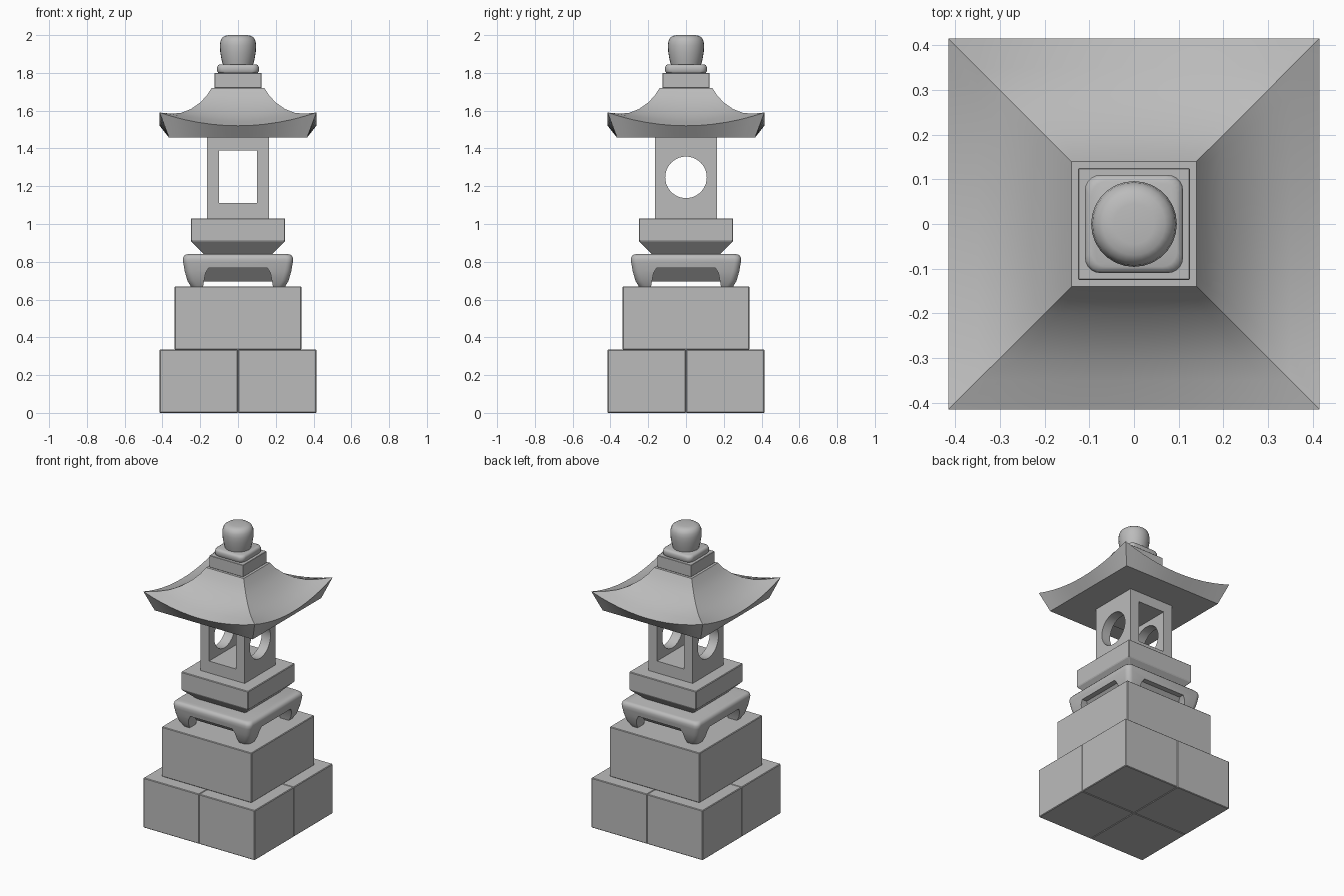
import bpy, bmesh
from math import sin, cos, pi, radians

cube = bpy.data.objects.get("Cube")
if cube:
    bpy.data.objects.remove(cube, do_unlink=True)

stone = bpy.data.materials.new("grey stone")
stone.use_nodes = True
GREY = (0.5, 0.5, 0.5, 1)
stone.diffuse_color = GREY
stone.node_tree.nodes["Principled BSDF"].inputs["Base Color"].default_value = GREY


def make_object(name, bm):
    bmesh.ops.recalc_face_normals(bm, faces=bm.faces)
    mesh = bpy.data.meshes.new(name)
    bm.to_mesh(mesh)
    bm.free()
    mesh.materials.append(stone)
    obj = bpy.data.objects.new(name, mesh)
    bpy.context.collection.objects.link(obj)
    return obj


def activate(obj):
    bpy.ops.object.select_all(action="DESELECT")
    obj.select_set(True)
    bpy.context.view_layer.objects.active = obj


def smooth(obj, angle=35):
    activate(obj)
    bpy.ops.object.shade_smooth_by_angle(angle=radians(angle))


def bevel(obj, width, segments=1):
    mod = obj.modifiers.new("Bevel", "BEVEL")
    mod.width, mod.segments = width, segments


def square(half, radius=0, steps=5):
    """Outline of a square, with rounded corners if a radius is given."""
    corners = ((1, 1), (-1, 1), (-1, -1), (1, -1))
    if not radius:
        return [(half * x, half * y) for x, y in corners]
    inner = half - radius
    return [(x * inner + radius * cos((q + i / steps) * pi / 2),
             y * inner + radius * sin((q + i / steps) * pi / 2))
            for q, (x, y) in enumerate(corners) for i in range(steps + 1)]


def circle(radius, sides=28):
    return [(radius * cos(2 * pi * i / sides), radius * sin(2 * pi * i / sides))
            for i in range(sides)]


def loft(name, sections):
    """Closed solid through a stack of (outline, height) sections."""
    bm = bmesh.new()
    rings = [[bm.verts.new((x, y, z)) for x, y in outline] for outline, z in sections]
    for a, b in zip(rings, rings[1:]):
        for i in range(len(a)):
            j = (i + 1) % len(a)
            bm.faces.new((a[i], a[j], b[j], b[i]))
    bm.faces.new(rings[0])
    bm.faces.new(rings[-1])
    return make_object(name, bm)


def box(name, half, bottom, top):
    return loft(name, [(square(half), bottom), (square(half), top)])


def cut(obj, cutter):
    mod = obj.modifiers.new("Cut", "BOOLEAN")
    mod.operation, mod.solver, mod.object = "DIFFERENCE", "EXACT", cutter
    activate(obj)
    bpy.ops.object.modifier_apply(modifier=mod.name)
    bpy.data.objects.remove(cutter, do_unlink=True)


# Four foundation blocks and the plinth
for side, sx in (("left", 1), ("right", -1)):
    for end, sy in (("front", -1), ("back", 1)):
        block = box(f"foundation_{end}_{side}", 0.2075, 0, 0.335)
        block.location = (sx * 0.2075, sy * 0.2075, 0)
        bevel(block, 0.004)
plinth = box("plinth", 0.335, 0.335, 0.67)
bevel(plinth, 0.004)

# Footed table: rounded slab with tapering corner legs
table_profile = [(0.25, 0.67), (0.268, 0.7), (0.282, 0.75), (0.29, 0.795), (0.292, 0.815),
                 (0.288, 0.828), (0.28, 0.837), (0.268, 0.84)]
table = loft("footed_table", [(square(h, 0.035), z) for h, z in table_profile])
for axis in (0, 1):
    # Slot profile with slanted shoulders, swept across the table
    bm = bmesh.new()
    profile = [(-0.185, 0.6), (0.185, 0.6), (0.185, 0.67), (0.172, 0.74), (0.155, 0.768),
               (-0.155, 0.768), (-0.172, 0.74), (-0.185, 0.67)]
    rings = [[bm.verts.new((u, v, z) if axis else (v, u, z)) for u, z in profile]
             for v in (-0.5, 0.5)]
    for i in range(len(profile)):
        j = i - 1
        bm.faces.new((rings[0][i], rings[0][j], rings[1][j], rings[1][i]))
    for ring in rings:
        bm.faces.new(ring)
    cut(table, make_object("slot_cutter", bm))
smooth(table)
loft("table_underside", [(square(0.18), 0.695), (square(0.25), 0.768), (square(0.25), 0.78)])

# Lamp base: block on a sloping foot
lamp_base = loft("lamp_base", [(square(0.18), 0.84), (square(0.25), 0.91), (square(0.25), 1.03)])
bevel(lamp_base, 0.004)

# Lamp chamber with square windows front to back and round ones side to side
chamber = box("lamp_chamber", 0.165, 1.03, 1.457)
window = box("window_cutter", 0.1, 1.11, 1.39)
window.scale.y = 4
cut(chamber, window)
porthole = loft("porthole_cutter", [(circle(0.11, 40), -0.4), (circle(0.11, 40), 0.4)])
porthole.rotation_euler.y = pi / 2
porthole.location.z = 1.247
cut(chamber, porthole)
smooth(chamber)

# Roof: concave slopes, upturned corners, slanted eaves and flat soffit
slope = [(0.14, 1.72), (0.165, 1.68), (0.2, 1.64), (0.25, 1.597),
         (0.3, 1.565), (0.35, 1.543), (0.415, 1.52)]
STEPS = 12
bm = bmesh.new()


def roof_ring(half, z, lift):
    ring = []
    for dx, dy in ((0, -1), (1, 0), (0, 1), (-1, 0)):
        for i in range(STEPS):
            s = 2 * i / STEPS - 1
            ring.append(bm.verts.new(((dx - dy * s) * half, (dy + dx * s) * half,
                                      z + lift * s * s)))
    return ring


rings = [roof_ring(0.365, 1.457, 0)]
for half, z in reversed(slope):
    rings.append(roof_ring(half, z, 0.07 * ((half - 0.14) / 0.275) ** 2))
for a, b in zip(rings, rings[1:]):
    for i in range(len(a)):
        bm.faces.new((a[i - 1], a[i], b[i], b[i - 1]))
bm.faces.new(rings[0])
bm.faces.new(rings[-1])
roof = make_object("roof", bm)
smooth(roof, 30)

# Neck, rounded collar and finial
neck = box("roof_neck", 0.125, 1.72, 1.8)
bevel(neck, 0.002)
collar_profile = [(0.105, 1.8), (0.11, 1.808), (0.11, 1.83), (0.106, 1.84), (0.096, 1.845)]
smooth(loft("collar", [(square(h, 0.035), z) for h, z in collar_profile]), 50)
finial_profile = [(0.08, 1.843), (0.087, 1.87), (0.094, 1.91), (0.096, 1.945), (0.093, 1.968),
                  (0.085, 1.985), (0.07, 1.996), (0.045, 2.0)]
smooth(loft("finial", [(circle(r), z) for r, z in finial_profile]), 40)
